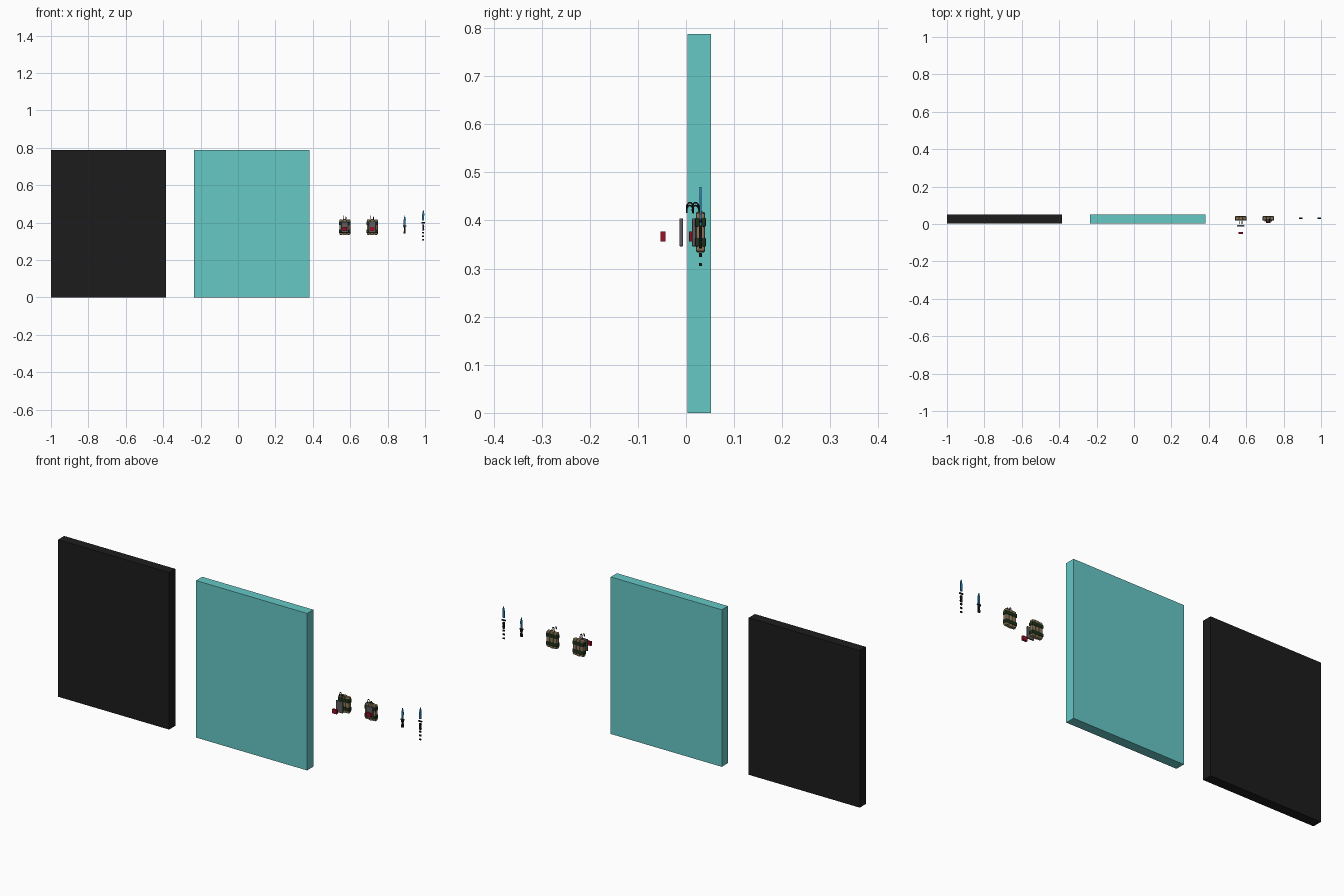
import bpy, bmesh, math

if "Cube" in bpy.data.objects:
    bpy.data.objects.remove(bpy.data.objects["Cube"])

def mat(name, rgb):
    m = bpy.data.materials.new(name)
    m.diffuse_color = (*rgb, 1)
    m.use_nodes = True
    m.node_tree.nodes["Principled BSDF"].inputs["Base Color"].default_value = m.diffuse_color
    return m

DARK = mat("dark", (0.012, 0.012, 0.012))
TEAL = mat("teal", (0.133, 0.578, 0.565))
TAN = mat("tan", (0.27, 0.19, 0.10))
GREEN = mat("dark_green", (0.012, 0.03, 0.01))
GREY = mat("grey", (0.11, 0.11, 0.12))
RED = mat("red", (0.32, 0.005, 0.02))
BLACK = mat("black", (0.008, 0.008, 0.01))
BLUE = mat("blue", (0.02, 0.2, 0.45))
Y = 0.03  # depth of the small items

def finish(name, bm, material):
    bmesh.ops.recalc_face_normals(bm, faces=bm.faces)
    me = bpy.data.meshes.new(name)
    bm.to_mesh(me)
    bm.free()
    me.materials.append(material)
    ob = bpy.data.objects.new(name, me)
    bpy.context.collection.objects.link(ob)
    return ob

def box(name, c, s, material, bevel=0):
    bm = bmesh.new()
    bmesh.ops.create_cube(bm, size=1)
    for v in bm.verts:
        v.co = [c[i] + v.co[i] * s[i] for i in range(3)]
    ob = finish(name, bm, material)
    if bevel:
        b = ob.modifiers.new("bevel", 'BEVEL')
        b.width, b.segments = bevel, 2
    return ob

def prism(name, outline, x, y, z, depth, material):
    """Extrude an x/z outline through y."""
    bm = bmesh.new()
    f = bm.faces.new([bm.verts.new((x + px, y - depth / 2, z + pz)) for px, pz in outline])
    r = bmesh.ops.extrude_face_region(bm, geom=[f])
    for v in r["geom"]:
        if isinstance(v, bmesh.types.BMVert):
            v.co.y += depth
    return finish(name, bm, material)

def wire(name, pts, r, material):
    cu = bpy.data.curves.new(name, 'CURVE')
    cu.dimensions = '3D'
    cu.bevel_depth, cu.bevel_resolution, cu.resolution_u = r, 1, 6
    cu.use_fill_caps = True
    sp = cu.splines.new('BEZIER')
    sp.bezier_points.add(len(pts) - 1)
    for bp, p in zip(sp.bezier_points, pts):
        bp.co = p
        bp.handle_left_type = bp.handle_right_type = 'AUTO'
    cu.materials.append(material)
    bpy.context.collection.objects.link(bpy.data.objects.new(name, cu))

# Tall slabs
box("dark_panel", (-0.692, 0.0275, 0.3935), (0.616, 0.049, 0.787), DARK)
box("teal_panel", (0.073, 0.0275, 0.3935), (0.616, 0.049, 0.787), TEAL)

def pack(prefix, x, plate_y, red_y, wire_y):
    # Three tan blocks side by side, held by two straps
    for i in (-1, 0, 1):
        box(prefix + "_block", (x + i * 0.0195, Y, 0.3755),
            (0.0195, 0.019, 0.085 if i == 0 else 0.081), TAN, 0.004)
    for z in (0.396, 0.3545):
        box(prefix + "_strap", (x, Y, z), (0.063, 0.023, 0.019), GREEN, 0.003)
    # Front plate, side rails and red button
    box(prefix + "_plate", (x, plate_y, 0.375), (0.038, 0.008, 0.058), GREY, 0.002)
    box(prefix + "_button", (x, red_y, 0.3665), (0.026, 0.011, 0.021), RED, 0.001)
    # Looped wires over the top
    for dx, h in ((-0.009, 0.437), (0.006, 0.431)):
        wire(prefix + "_wire", [(x + dx, wire_y + 0.007, 0.414), (x + dx, wire_y + 0.006, h - 0.006),
                                (x + dx, wire_y, h), (x + dx, wire_y - 0.006, h - 0.006),
                                (x + dx, wire_y - 0.006, h - 0.016)], 0.0018, BLACK)

pack("exploded_pack", 0.571, -0.010, -0.048, 0.008)
pack("assembled_pack", 0.718, 0.0165, 0.012, 0.020)

BLADE = [(-0.005, 0), (0.005, 0), (0.006, 0.035), (0.005, 0.045), (0, 0.058), (-0.005, 0.035)]
GRIP = [(-0.005, 0), (0.005, 0), (0.006, 0.008), (0.0045, 0.016), (0.006, 0.024),
        (0.005, 0.032), (-0.005, 0.032), (-0.0045, 0.016)]

def knife(prefix, x, blade_z, guard_z, grip_z, pommel_z):
    prism(prefix + "_blade", BLADE, x, Y, blade_z, 0.004, BLUE)
    box(prefix + "_guard", (x, Y, guard_z), (0.02, 0.007, 0.006), BLACK, 0.001)
    prism(prefix + "_grip", GRIP, x, Y, grip_z, 0.006, BLACK)
    box(prefix + "_pommel", (x, Y, pommel_z), (0.011, 0.007, 0.006), BLACK, 0.001)

knife("assembled_knife", 0.891, 0.381, 0.381, 0.347, 0.345)
knife("exploded_knife", 0.99, 0.411, 0.399, 0.357, 0.308)
# Loose spacer rings of the exploded knife
for z in (0.347, 0.328):
    box("grip_spacer", (0.99, Y, z), (0.011, 0.006, 0.008), BLACK, 0.001)
